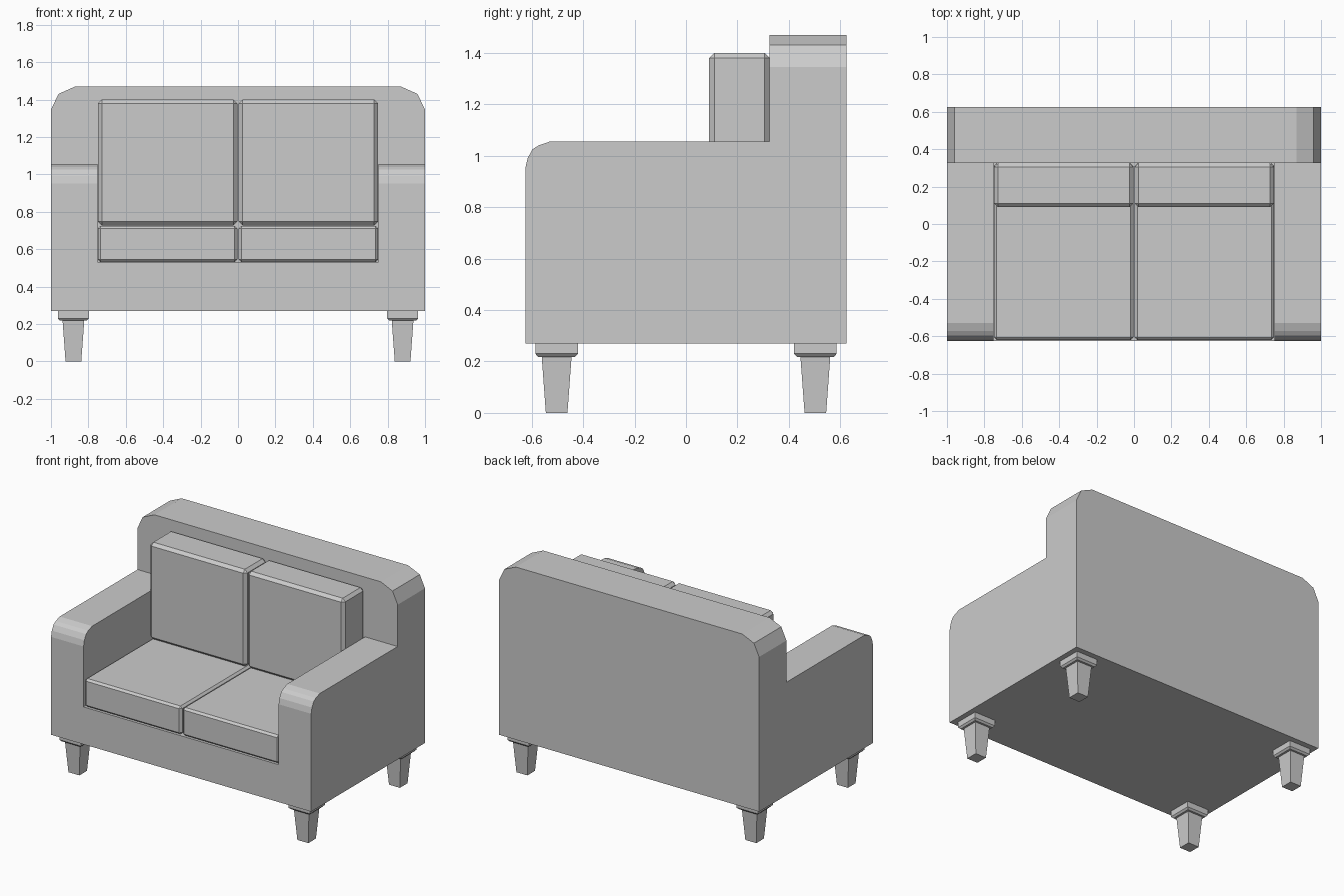
import bpy, bmesh
from mathutils import Vector

cube = bpy.data.objects.get("Cube")
if cube:
    bpy.data.objects.remove(cube, do_unlink=True)

# Single upholstery colour
grey = bpy.data.materials.new("plain_grey")
grey.use_nodes = True
grey.diffuse_color = (0.6, 0.6, 0.6, 1)
grey.node_tree.nodes["Principled BSDF"].inputs["Base Color"].default_value = (0.6, 0.6, 0.6, 1)


def finish(name, bm):
    bmesh.ops.recalc_face_normals(bm, faces=bm.faces)
    mesh = bpy.data.meshes.new(name)
    bm.to_mesh(mesh)
    bm.free()
    mesh.materials.append(grey)
    obj = bpy.data.objects.new(name, mesh)
    bpy.context.collection.objects.link(obj)
    return obj


def extrude(name, points, offset):
    """Solid made by sweeping a flat outline along an offset."""
    bm = bmesh.new()
    face = bm.faces.new([bm.verts.new(p) for p in points])
    swept = bmesh.ops.extrude_face_region(bm, geom=[face], use_keep_orig=True)
    verts = [g for g in swept["geom"] if isinstance(g, bmesh.types.BMVert)]
    bmesh.ops.translate(bm, verts=verts, vec=offset)
    return finish(name, bm)


def box(name, low, high, bevel=0):
    low, high = Vector(low), Vector(high)
    bm = bmesh.new()
    bmesh.ops.create_cube(bm, size=1)
    for v in bm.verts:
        v.co = (low + high) / 2 + v.co * (high - low)
    if bevel:
        bmesh.ops.bevel(bm, geom=list(bm.edges), offset=bevel, segments=1,
                        profile=0.5, affect='EDGES')
    return finish(name, bm)


def leg(name, x, y):
    """Square collar with a chamfered underside and a tapered foot."""
    bm = bmesh.new()
    rings = []
    for half, z in ((0.083, 0.27), (0.083, 0.23), (0.072, 0.218), (0.058, 0.218), (0.042, 0)):
        rings.append([bm.verts.new((x + sx * half, y + sy * half, z))
                      for sx, sy in ((-1, -1), (1, -1), (1, 1), (-1, 1))])
    for a, b in zip(rings, rings[1:]):
        for i in range(4):
            j = (i + 1) % 4
            bm.faces.new((a[i], a[j], b[j], b[i]))
    bm.faces.new(rings[0])
    bm.faces.new(rings[-1])
    return finish(name, bm)


# Seat base between the arms
box("seat_base", (-0.75, -0.625, 0.27), (0.75, 0.325, 0.53))

# Backrest with clipped upper corners
half = [(1, 0.27), (1, 1.345), (0.96, 1.43), (0.87, 1.47)]
outline = half + [(-x, z) for x, z in reversed(half)]
extrude("backrest", [(x, 0.325, z) for x, z in outline], (0, 0.3, 0))

# Arm side profile, rounded at the upper front
arm = [(0.325, 0.27), (-0.625, 0.27), (-0.625, 0.95), (-0.616, 0.99),
       (-0.597, 1.025), (-0.573, 1.04), (-0.53, 1.055), (0.325, 1.055)]

for side, s in (("left", 1), ("right", -1)):
    extrude(side + "_arm", [(s, y, z) for y, z in arm], (-0.25 * s, 0, 0))
    inner, outer = sorted((0.004 * s, 0.748 * s))
    box(side + "_seat_cushion", (inner, -0.62, 0.53), (outer, 0.325, 0.725), 0.014)
    box(side + "_back_cushion", (inner, 0.09, 0.727), (outer, 0.325, 1.4), 0.02)
    for end, y in (("front", -0.503), ("back", 0.503)):
        leg(f"{end}_{side}_leg", 0.88 * s, y)
